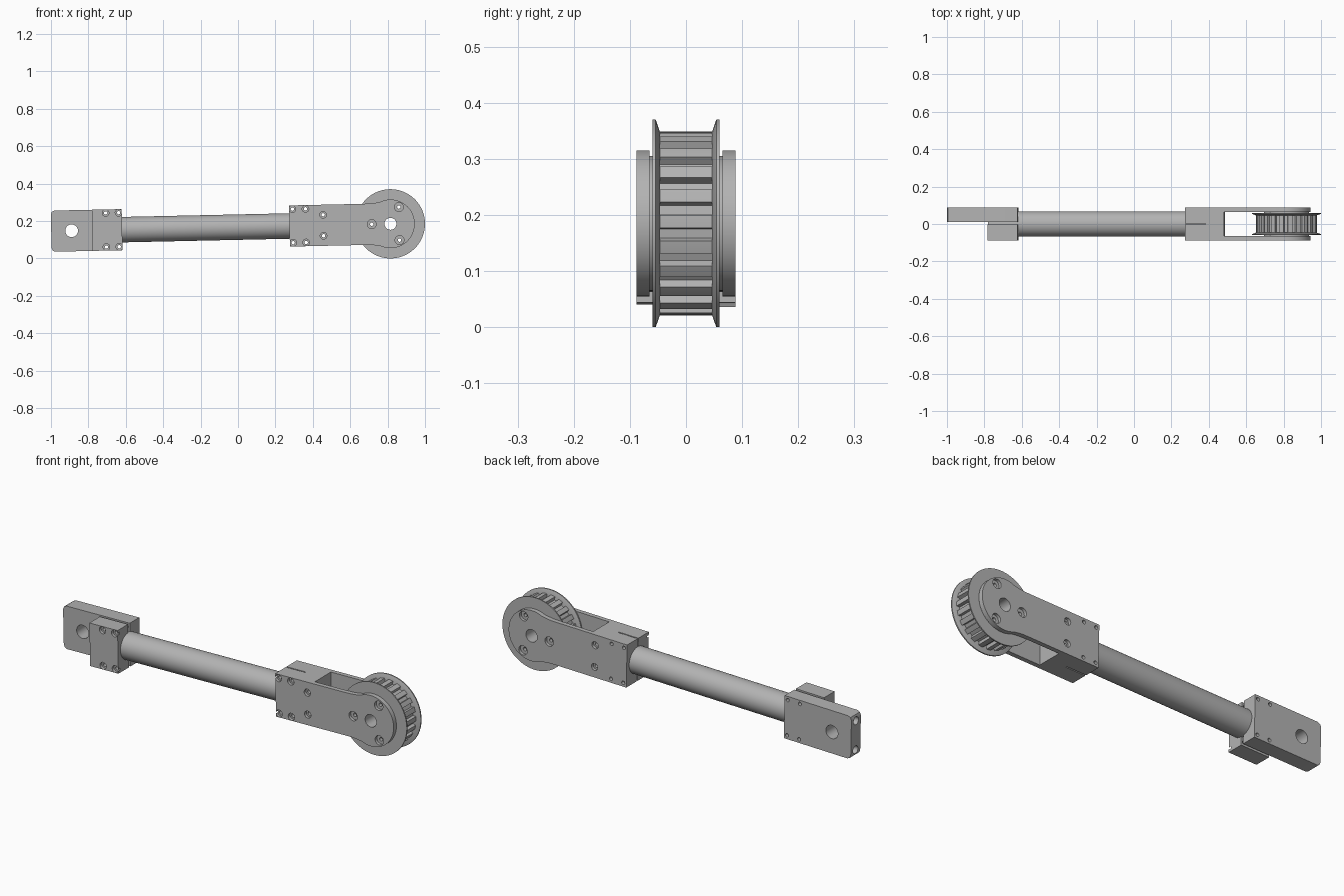
import bpy, bmesh, math
from mathutils import Matrix, Vector

cube = bpy.data.objects.get("Cube")
if cube:
    bpy.data.objects.remove(cube, do_unlink=True)

metal = bpy.data.materials.new("machined grey")
metal.use_nodes = True
GREY = (0.45, 0.45, 0.45, 1)
metal.diffuse_color = GREY
metal.node_tree.nodes["Principled BSDF"].inputs["Base Color"].default_value = GREY

HUB_X, HUB_Z = 0.815, 0.185      # pulley axle
HALF_H = 0.11                    # half height of both clamp blocks
TUBE_R = 0.068
parts = []


def make(name, bm):
    bmesh.ops.recalc_face_normals(bm, faces=bm.faces[:])
    mesh = bpy.data.meshes.new(name)
    bm.to_mesh(mesh)
    bm.free()
    mesh.materials.append(metal)
    ob = bpy.data.objects.new(name, mesh)
    bpy.context.collection.objects.link(ob)
    return ob


def prism(name, outline, y0, y1):
    """Extrude an (x, z) outline from y0 to y1."""
    bm = bmesh.new()
    face = bm.faces.new([bm.verts.new((x, y0, z)) for x, z in outline])
    ext = bmesh.ops.extrude_face_region(bm, geom=[face])
    verts = [g for g in ext["geom"] if isinstance(g, bmesh.types.BMVert)]
    bmesh.ops.translate(bm, verts=verts, vec=(0, y1 - y0, 0))
    return make(name, bm)


def box(name, x0, x1, y0, y1, h):
    return prism(name, [(x0, -h), (x1, -h), (x1, h), (x0, h)], y0, y1)


def lathe(name, profile, axis="Y", center=(0, 0, 0), closed=False, seg=64):
    """Spin (radius, height) points around an axis; open profiles get caps."""
    bm = bmesh.new()
    rings = [[bm.verts.new((r * math.cos(2 * math.pi * i / seg),
                            r * math.sin(2 * math.pi * i / seg), h))
              for i in range(seg)] for r, h in profile]
    pairs = list(zip(rings, rings[1:]))
    if closed:
        pairs.append((rings[-1], rings[0]))
    else:
        bm.faces.new(rings[0])
        bm.faces.new(rings[-1])
    for a, b in pairs:
        for i in range(seg):
            j = (i + 1) % seg
            bm.faces.new((a[i], a[j], b[j], b[i]))
    turn = (Matrix.Rotation(-math.pi / 2, 4, "X") if axis == "Y"
            else Matrix.Rotation(math.pi / 2, 4, "Y"))
    bmesh.ops.transform(bm, matrix=Matrix.Translation(Vector(center)) @ turn, verts=bm.verts[:])
    return make(name, bm)


def cut(target, cutter):
    mod = target.modifiers.new("cut", "BOOLEAN")
    mod.operation = "DIFFERENCE"
    mod.solver = "EXACT"
    mod.object = cutter
    bpy.context.view_layer.objects.active = target
    bpy.ops.object.modifier_apply(modifier=mod.name)
    bpy.data.objects.remove(cutter, do_unlink=True)


def hole(target, x, z, r, y0=-0.2, y1=0.2, seg=24):
    cut(target, lathe("cutter", [(r, y0), (r, y1)], "Y", (x, 0, z), seg=seg))


def screw_hole(target, x, z, r, front=True, back=False):
    """Through hole with a counterbore on the chosen faces."""
    hole(target, x, z, 0.009, seg=16)
    if front:
        hole(target, x, z, r, -0.2, -0.073)
    if back:
        hole(target, x, z, r, 0.073, 0.2)


def tube_bore(target, x0, x1):
    cut(target, lathe("cutter", [(TUBE_R, x0), (TUBE_R, x1)], "X"))


# Screw positions shared by the cheeks and the pulley
hub_screws = [(HUB_X + 0.1 * math.cos(a), 0.1 * math.sin(a))
              for a in (math.radians(d) for d in (180, 62, -62))]

# Fork: clamp block that narrows into two round cheeks
blend = [(-0.145, 0.11), (-0.11, 0.1105), (-0.08, 0.1135)]
arc = [(0.13 * math.cos(math.radians(d)), 0.13 * math.sin(math.radians(d)))
       for d in range(115, -116, -5)]
outline = ([(0.275, HALF_H)] + [(HUB_X + x, z) for x, z in blend]
           + [(HUB_X + x, z) for x, z in arc]
           + [(HUB_X + x, -z) for x, z in reversed(blend)] + [(0.275, -HALF_H)])
fork = prism("fork", outline, -0.088, 0.088)
cut(fork, box("cutter", 0.484, 1.2, -0.065, 0.065, 0.3))
tube_bore(fork, 0.2, 0.385)
cut(fork, box("cutter", 0.2, 0.385, -0.003, 0.003, 0.3))
hole(fork, HUB_X, 0, 0.032, seg=32)
for x, z in hub_screws:
    screw_hole(fork, x, z, 0.024, back=True)
for s in (1, -1):
    screw_hole(fork, 0.456, s * 0.056, 0.018, back=True)
    for x in (0.2925, 0.3625):
        screw_hole(fork, x, s * 0.09, 0.018)
parts.append(fork)

# Mounting plate: rear half of the far clamp
plate = prism("mounting_plate", [(-0.62, -HALF_H), (-0.62, HALF_H), (-0.98, HALF_H),
                                 (-0.993, 0.104), (-0.999, 0.09), (-0.999, -0.09),
                                 (-0.993, -0.104), (-0.98, -HALF_H)], 0.011, 0.088)
tube_bore(plate, -0.78, -0.5)
hole(plate, -0.89, 0, 0.034, seg=32)
for s in (1, -1):
    cut(plate, lathe("cutter", [(0.02, -1.1), (0.02, -0.96)], "X", (0, 0.05, s * 0.075), seg=24))
parts.append(plate)

# Clamp block: front half of the far clamp
block = box("clamp_block", -0.78, -0.62, -0.088, -0.003, HALF_H)
tube_bore(block, -0.9, -0.5)
parts.append(block)
for s in (1, -1):
    for x in (-0.706, -0.637):
        screw_hole(block, x, s * 0.091, 0.018)
        screw_hole(plate, x, s * 0.091, 0.018, front=False)

# Hollow connecting tube
parts.append(lathe("tube", [(TUBE_R, -0.779), (TUBE_R, 0.384), (0.055, 0.384), (0.055, -0.779)],
                   "X", closed=True))

# Toothed belt wheel
TEETH, TIP, ROOT = 22, 0.164, 0.148
gear = []
for t in range(TEETH):
    for f, r in ((-0.31, ROOT), (-0.25, TIP), (0, TIP), (0.25, TIP), (0.31, ROOT)):
        a = 2 * math.pi * (t + f) / TEETH
        gear.append((HUB_X + r * math.cos(a), r * math.sin(a)))
wheel = [prism("pulley_teeth", gear, -0.049, 0.049),
         lathe("pulley_boss", [(0.12, -0.066), (0.12, 0.066)], "Y", (HUB_X, 0, 0))]

# Flared rims either side of the teeth
for side, s in (("front", -1), ("back", 1)):
    wheel.append(lathe(side + "_pulley_flange",
                       [(0.162, s * 0.046), (0.185, s * 0.054), (0.185, s * 0.06), (0.11, s * 0.06)],
                       "Y", (HUB_X, 0, 0), seg=96))
for ob in wheel:
    hole(ob, HUB_X, 0, 0.032, seg=32)
    for x, z in hub_screws:
        hole(ob, x, z, 0.009, seg=16)
parts += wheel

# Tilt the whole arm slightly about the axle and shade it
tilt = (Matrix.Translation((HUB_X, 0, HUB_Z)) @ Matrix.Rotation(math.radians(-1.25), 4, "Y")
        @ Matrix.Translation((-HUB_X, 0, 0)))
bpy.ops.object.select_all(action="DESELECT")
for ob in parts:
    ob.data.transform(tilt)
    ob.select_set(True)
    bpy.context.view_layer.objects.active = ob
bpy.ops.object.shade_smooth_by_angle(angle=math.radians(30))
